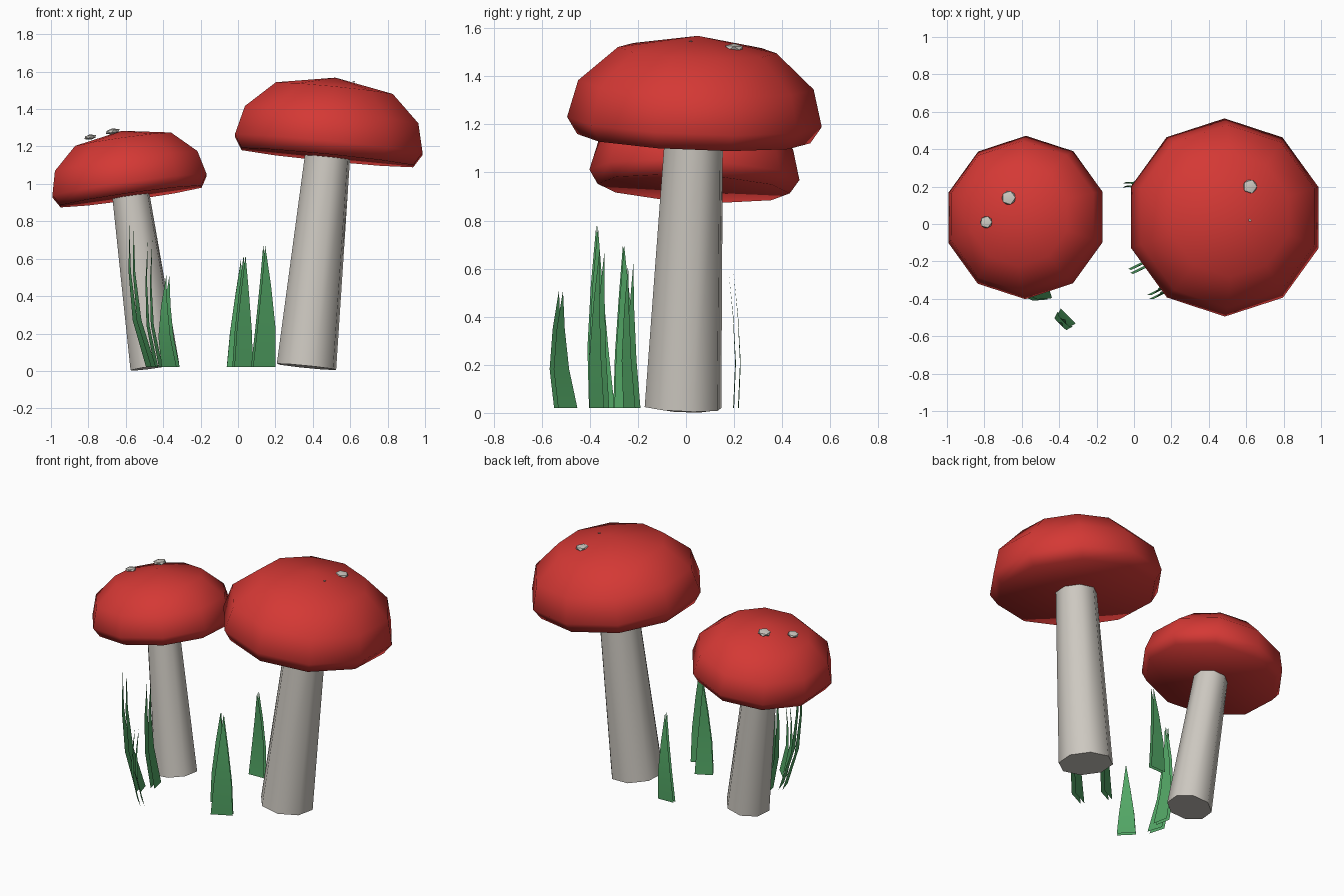
import bpy, bmesh, math
from mathutils import Vector, Matrix

if "Cube" in bpy.data.objects:
    bpy.data.objects.remove(bpy.data.objects["Cube"])


def material(name, rgb):
    m = bpy.data.materials.new(name)
    m.use_nodes = True
    m.diffuse_color = (*rgb, 1)
    bsdf = next(n for n in m.node_tree.nodes if n.type == "BSDF_PRINCIPLED")
    bsdf.inputs["Base Color"].default_value = (*rgb, 1)
    return m


RED = material("cap red", (0.66, 0.04, 0.035))
GREY = material("stem grey", (0.61, 0.58, 0.53))
GREEN = material("grass green", (0.085, 0.38, 0.13))


def finish(bm, name, mat, smooth=180, solid=True):
    if solid:
        bmesh.ops.recalc_face_normals(bm, faces=bm.faces)
    mesh = bpy.data.meshes.new(name)
    bm.to_mesh(mesh)
    bm.free()
    mesh.materials.append(mat)
    ob = bpy.data.objects.new(name, mesh)
    bpy.context.collection.objects.link(ob)
    bpy.ops.object.select_all(action="DESELECT")
    ob.select_set(True)
    bpy.context.view_layer.objects.active = ob
    if smooth == 180:
        bpy.ops.object.shade_smooth()
    else:
        bpy.ops.object.shade_smooth_by_angle(angle=math.radians(smooth))


def lathe(profile, sides, start, matrix):
    """Faceted solid of revolution; zero radii become poles."""
    bm = bmesh.new()
    rings = []
    for r, z in profile:
        n = sides if r else 1
        angles = [start + math.tau * i / sides for i in range(n)]
        rings.append([bm.verts.new(matrix @ Vector((r * math.cos(a), r * math.sin(a), z)))
                      for a in angles])
    for lo, hi in zip(rings, rings[1:]):
        for i in range(sides):
            j = (i + 1) % sides
            quad = [lo[i % len(lo)], lo[j % len(lo)], hi[j % len(hi)], hi[i % len(hi)]]
            bm.faces.new(list(dict.fromkeys(quad)))
    return bm


def mushroom(label, rim, axis, scale, length, spots):
    turn = Vector((0, 0, 1)).rotation_difference(Vector(axis)).to_matrix().to_4x4()
    place = Matrix.Translation(rim) @ turn
    # domed cap with a flat underside
    cap = [(0, -.07), (.485, -.07), (.53, 0), (.49, .155), (.33, .30), (0, .36)]
    bm = lathe([(r * scale, z * scale) for r, z in cap], 10, math.pi / 2, place)
    finish(bm, label + "_cap", RED)
    # tapered stem
    base, top = .165 * scale, .125 * scale
    bm = lathe([(0, -length), (base, -length), (top, -.06 * scale), (0, -.06 * scale)],
               8, math.radians(15), place)
    finish(bm, label + "_stem", GREY, 60)
    # pale flattened spots
    for i, (pos, r) in enumerate(spots):
        bm = bmesh.new()
        bmesh.ops.create_icosphere(bm, subdivisions=1, radius=r)
        bmesh.ops.transform(bm, verts=bm.verts, matrix=Matrix.Translation(pos) @ turn
                            @ Matrix.Diagonal((1, 1, .4, 1)))
        finish(bm, f"{label}_spot_{i + 1}", GREY, 30)


mushroom("large", (.485, .035, 1.21), (.1, .04, 1), 1, 1.195,
         [((.62, .20, 1.52), .042), ((.62, .02, 1.546), .008)])
mushroom("small", (-.58, .035, .99), (-.14, .05, 1), .825, .98,
         [((-.67, .14, 1.28), .042), ((-.79, .01, 1.25), .036)])


def grass_blade(name, base, tip, width, bow, gap=.024):
    """Two parallel bent sheets, tapering to a point."""
    base, tip = Vector(base), Vector(tip)
    width, bow = Vector((*width, 0)), Vector((*bow, 0))
    normal = Vector((-width.y, width.x, 0)).normalized()
    bm = bmesh.new()
    for side in (-1, 1):
        shift = normal * side * gap / 2
        previous = None
        for t, w, b in ((0, 1, 0), (.33, .8, 1), (.67, .42, .8), (1, 0, 0)):
            c = base.lerp(tip, t) + bow * b + shift
            ends = [c - width * w / 2, c + width * w / 2] if w else [c]
            row = [bm.verts.new(p) for p in ends]
            if previous:
                loop = previous + row[::-1]
                bm.faces.new(loop if side < 0 else loop[::-1])
            previous = row
    finish(bm, name, GREEN, 40, solid=False)


# grass beside the small stem
grass_blade("grass_tall", (-.465, -.35, .02), (-.57, -.37, .78), (-.03, .10), (-.04, -.01))
grass_blade("grass_mid", (-.425, -.25, .02), (-.47, -.26, .70), (-.02, .10), (-.03, 0))
grass_blade("grass_short", (-.36, -.50, .02), (-.375, -.52, .51), (.08, -.08), (-.02, -.02))
# grass between the mushrooms
grass_blade("grass_centre", (.025, -.225, .02), (.035, -.23, .62), (.10, .05), (0, -.01))
grass_blade("grass_front", (.135, -.36, .02), (.14, -.35, .67), (.12, .06), (.01, -.01))
grass_blade("grass_back", (-.005, .208, .02), (.015, .187, .59), (.11, .004), (0, .015), .02)
